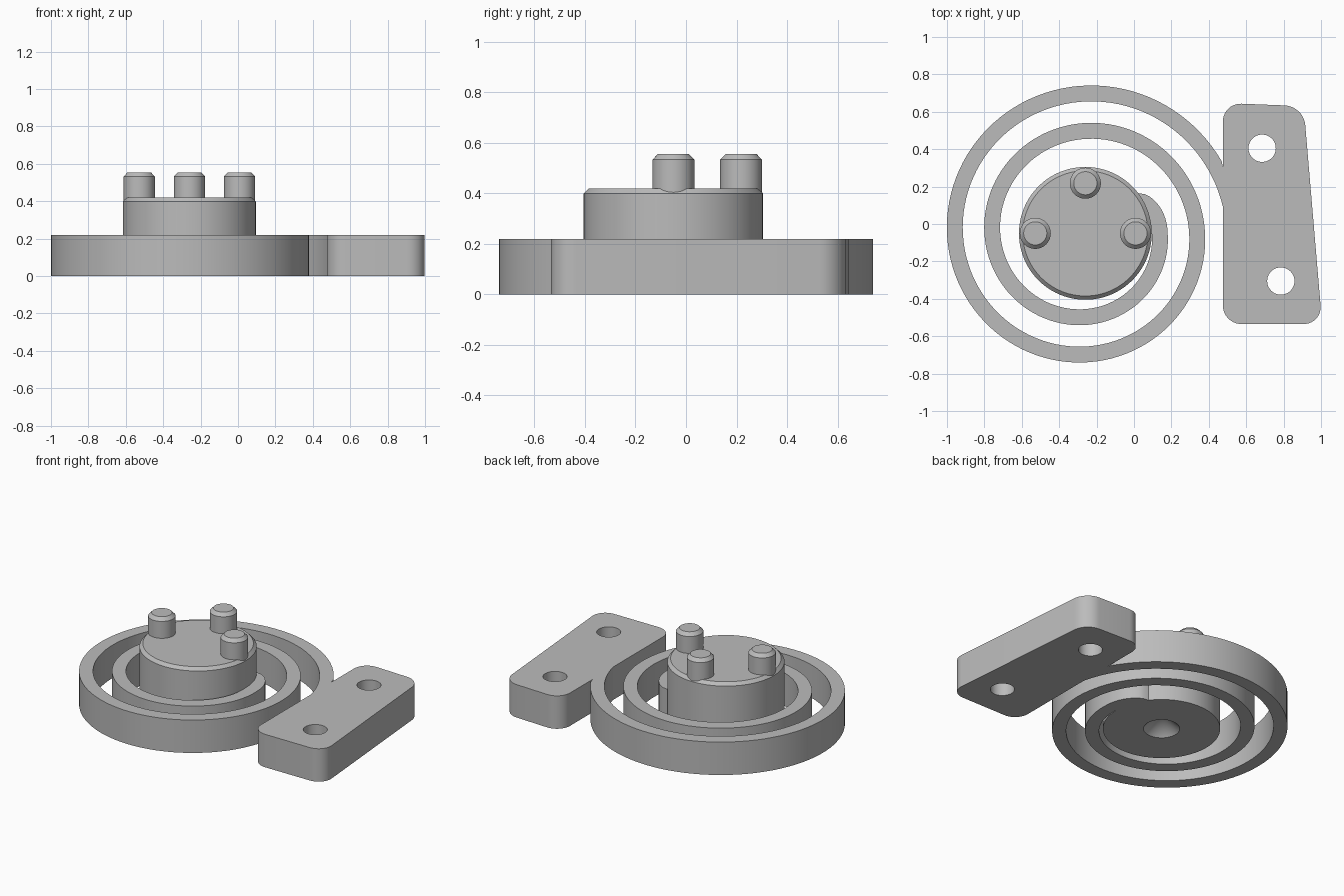
import bpy, bmesh, math
from mathutils import Vector

cube = bpy.data.objects.get("Cube")
if cube:
    bpy.data.objects.remove(cube, do_unlink=True)

grey = bpy.data.materials.new("plain_grey")
grey.use_nodes = True
COLOUR = (0.5, 0.5, 0.5, 1)
grey.diffuse_color = COLOUR
grey.node_tree.nodes["Principled BSDF"].inputs["Base Color"].default_value = COLOUR

HUB = Vector((-0.26, -0.05, 0))
HUB_R = 0.355
BASE_H = 0.22
BAND = 0.085


def add_object(name, bm, location=(0, 0, 0)):
    bmesh.ops.remove_doubles(bm, verts=bm.verts, dist=1e-5)
    bmesh.ops.recalc_face_normals(bm, faces=bm.faces)
    mesh = bpy.data.meshes.new(name)
    bm.to_mesh(mesh)
    bm.free()
    mesh.materials.append(grey)
    obj = bpy.data.objects.new(name, mesh)
    obj.location = location
    bpy.context.collection.objects.link(obj)
    return obj


def smooth(obj):
    bpy.ops.object.select_all(action='DESELECT')
    obj.select_set(True)
    bpy.context.view_layer.objects.active = obj
    bpy.ops.object.shade_smooth_by_angle(angle=math.radians(25))


def lathe(name, profile, location, steps):
    bm = bmesh.new()
    verts = [bm.verts.new((r, 0, z)) for r, z in profile]
    edges = [bm.edges.new(pair) for pair in zip(verts, verts[1:])]
    bmesh.ops.spin(bm, geom=verts + edges, cent=(0, 0, 0), axis=(0, 0, 1),
                   angle=math.tau, steps=steps, use_merge=True)
    obj = add_object(name, bm, location)
    smooth(obj)
    return obj


def extrude_up(bm, height):
    result = bmesh.ops.extrude_face_region(bm, geom=bm.faces[:], use_keep_orig=True)
    top = [v for v in result["geom"] if isinstance(v, bmesh.types.BMVert)]
    bmesh.ops.translate(bm, verts=top, vec=(0, 0, height))


# Hub with chamfered rim and a conical centre hole underneath
lathe("hub", [(0, 0.11), (0.11, 0), (HUB_R, 0), (HUB_R, 0.4), (0.335, 0.42), (0, 0.42)],
      HUB, 96)

# Three chamfered pins on the hub
pin_profile = [(0, 0.36), (0.083, 0.36), (0.083, 0.533), (0.062, 0.555), (0, 0.555)]
for name, angle in (("left_pin", 0), ("back_pin", 90), ("right_pin", 180)):
    a = math.radians(angle)
    lathe(name, pin_profile, HUB + Vector((math.cos(a), math.sin(a), 0)) * 0.268, 40)

# Spiral spring band, running inward from the plate and blending into the hub
PLATE_X = 0.475
END_BLEND = math.radians(37)
start, stop = math.radians(10.9), 2 * math.tau + END_BLEND
count = 220
bm = bmesh.new()
rows = []
for i in range(count + 1):
    a = start + (stop - start) * i / count
    outer = 0.84 - 0.2 * a / math.tau
    inner = max(outer - BAND, HUB_R - 0.004)
    if a < 1:  # stop at the plate's side
        outer = min(outer, (PLATE_X + 0.004 - HUB.x) / math.cos(a))
    if a > 2 * math.tau:  # rounded end
        t = (a - 2 * math.tau) / END_BLEND
        outer = HUB_R + BAND * max(0, 1 - t * t) ** 0.7
    ray = Vector((math.cos(a), math.sin(a), 0))
    rows.append((bm.verts.new(HUB + ray * inner), bm.verts.new(HUB + ray * outer)))
for (a, b), (c, d) in zip(rows, rows[1:]):
    bm.faces.new((a, b, d, c))
extrude_up(bm, BASE_H)
smooth(add_object("spiral_spring", bm))

# Mounting plate with rounded corners
bm = bmesh.new()
corners = [(PLATE_X, -0.535), (1.006, -0.535), (0.907, 0.63), (PLATE_X, 0.647)]
bm.faces.new([bm.verts.new((x, y, 0)) for x, y in corners])
extrude_up(bm, BASE_H)
uprights = [e for e in bm.edges if abs(e.verts[0].co.z - e.verts[1].co.z) > 0.1]
bmesh.ops.bevel(bm, geom=uprights, offset=0.1, offset_type='OFFSET', segments=10,
                profile=0.5, affect='EDGES')
plate = add_object("mounting_plate", bm)

# Two screw holes cut through the plate
for x, y in ((0.685, 0.405), (0.785, -0.305)):
    cutter = lathe("hole_cutter", [(0, -0.1), (0.073, -0.1), (0.073, 0.4), (0, 0.4)],
                   (x, y, 0), 40)
    cutter.hide_render = True
    cut = plate.modifiers.new("screw_hole", 'BOOLEAN')
    cut.operation = 'DIFFERENCE'
    cut.solver = 'EXACT'
    cut.object = cutter
    bpy.ops.object.select_all(action='DESELECT')
    plate.select_set(True)
    bpy.context.view_layer.objects.active = plate
    bpy.ops.object.modifier_apply(modifier=cut.name)
    bpy.data.objects.remove(cutter, do_unlink=True)
smooth(plate)
